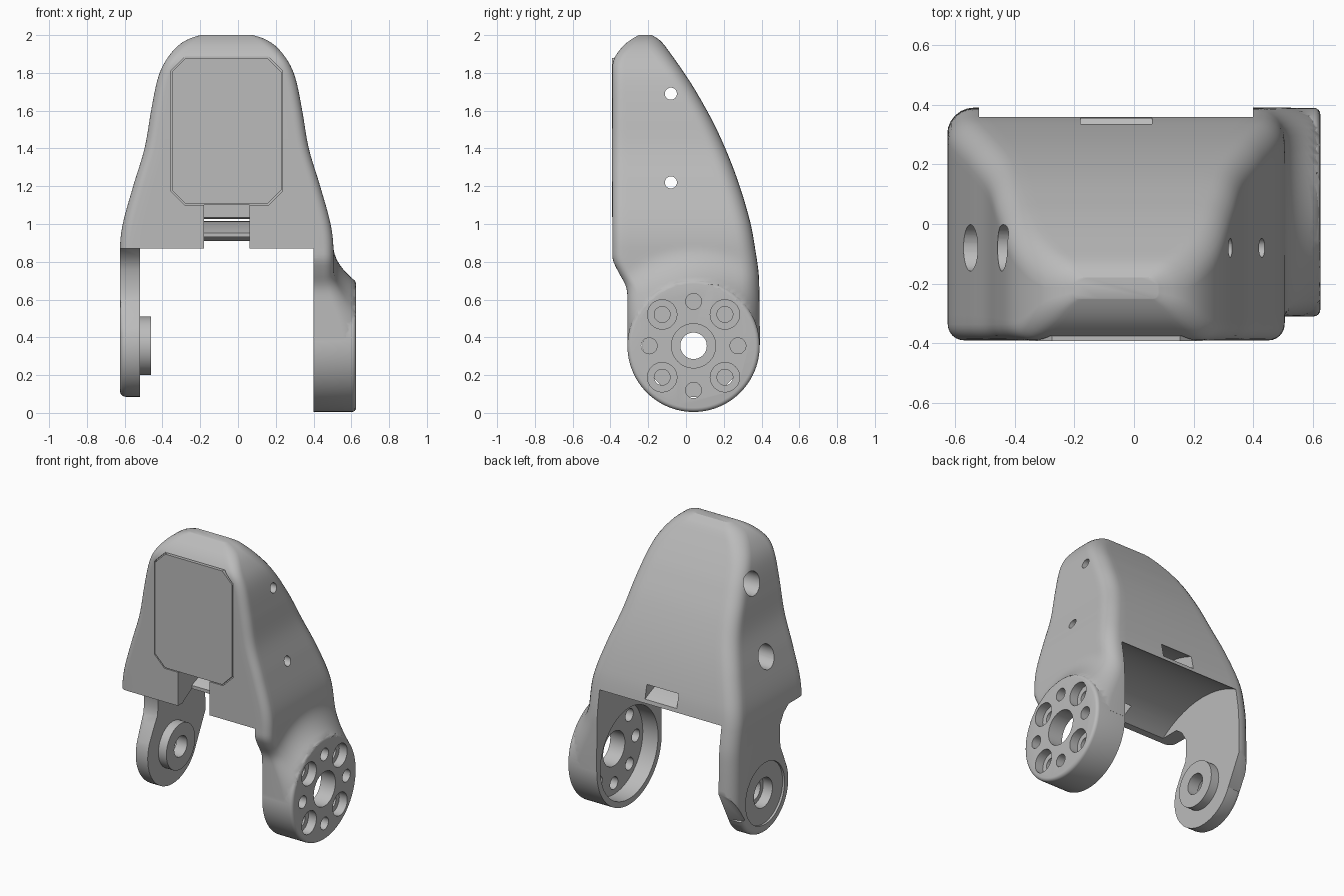
import bpy, bmesh, math
from mathutils import Matrix, Vector

if "Cube" in bpy.data.objects:
    bpy.data.objects.remove(bpy.data.objects["Cube"], do_unlink=True)

grey = bpy.data.materials.new("plain_grey")
grey.use_nodes = True
COLOUR = (0.5, 0.5, 0.5, 1)
grey.diffuse_color = COLOUR
grey.node_tree.nodes["Principled BSDF"].inputs["Base Color"].default_value = COLOUR

AXIS_Y, AXIS_Z = 0.04, 0.355      # hinge axis


def finish(name, bm):
    bmesh.ops.recalc_face_normals(bm, faces=bm.faces)
    mesh = bpy.data.meshes.new(name)
    bm.to_mesh(mesh)
    bm.free()
    mesh.materials.append(grey)
    ob = bpy.data.objects.new(name, mesh)
    bpy.context.scene.collection.objects.link(ob)
    return ob


def activate(ob):
    bpy.ops.object.select_all(action='DESELECT')
    ob.select_set(True)
    bpy.context.view_layer.objects.active = ob


def combine(ob, other, op):
    mod = ob.modifiers.new("combine", 'BOOLEAN')
    mod.operation, mod.object, mod.solver = op, other, 'EXACT'
    activate(ob)
    bpy.ops.object.modifier_apply(modifier=mod.name)
    bpy.data.objects.remove(other, do_unlink=True)


def round_edges(ob, width, rule):
    """Bevel the edges whose vertices all pass the rule."""
    bm = bmesh.new()
    bm.from_mesh(ob.data)
    rim = [e for e in bm.edges if all(rule(v.co) for v in e.verts)]
    bmesh.ops.bevel(bm, geom=rim, offset=width, segments=4, profile=.5, affect='EDGES')
    bm.to_mesh(ob.data)
    bm.free()


def rod(name, x0, x1, r, y=AXIS_Y, z=AXIS_Z, sides=48):
    bm = bmesh.new()
    place = Matrix.Translation(((x0 + x1) / 2, y, z)) @ Matrix.Rotation(math.pi / 2, 4, 'Y')
    bmesh.ops.create_cone(bm, cap_ends=True, segments=sides, radius1=r, radius2=r,
                          depth=x1 - x0, matrix=place)
    return finish(name, bm)


def box(name, lo, hi):
    bm = bmesh.new()
    lo, hi = Vector(lo), Vector(hi)
    place = Matrix.Translation((lo + hi) / 2) @ Matrix.Diagonal((*(hi - lo), 1))
    bmesh.ops.create_cube(bm, size=1, matrix=place)
    return finish(name, bm)


def prism(name, points, shift):
    bm = bmesh.new()
    face = bm.faces.new([bm.verts.new(p) for p in points])
    new = bmesh.ops.extrude_face_region(bm, geom=[face])["geom"]
    bmesh.ops.translate(bm, vec=shift, verts=[v for v in new if isinstance(v, bmesh.types.BMVert)])
    return finish(name, bm)


def curve(keys):
    """Smooth function through (z, value) keys."""
    def slope(i):
        a, b = keys[max(i - 1, 0)], keys[min(i + 1, len(keys) - 1)]
        return (b[1] - a[1]) / (b[0] - a[0])

    def f(z):
        i = max(k for k in range(len(keys) - 1) if keys[k][0] <= z + 1e-9)
        (z0, v0), (z1, v1) = keys[i], keys[i + 1]
        h = z1 - z0
        t = (z - z0) / h
        return (v0 * (1 + 2 * t) * (1 - t) ** 2 + v1 * t * t * (3 - 2 * t)
                + h * slope(i) * t * (1 - t) ** 2 - h * slope(i + 1) * t * t * (1 - t))
    return f


half_width = curve([(0, .565), (.87, .565), (1, .55), (1.2, .495), (1.4, .435), (1.6, .4),
                    (1.75, .37), (1.83, .342), (1.9, .298), (1.95, .25), (1.98, .2), (2, .14)])
front_y = curve([(0, -.31), (.6, -.31), (.67, -.318), (.75, -.36), (.81, -.387), (.87, -.39),
                 (1.8, -.39), (1.86, -.386), (1.9, -.367), (1.95, -.325), (1.98, -.285), (2, -.25)])
back_y = curve([(0, .39), (.7, .387), (.87, .366), (1.03, .335), (1.27, .26), (1.5, .163),
                (1.69, .06), (1.8, -.01), (1.9, -.08), (1.97, -.135), (2, -.18)])


def section(z):
    """Rounded rectangle at height z, bulged out around the hinge disc."""
    w, y0, y1 = half_width(z), front_y(z), back_y(z)
    r = min(.09, .45 * (y1 - y0), .45 * w)
    arcs = []
    for k, (sx, sy) in enumerate([(1, 1), (-1, 1), (-1, -1), (1, -1)]):
        rad = r if sy > 0 else r * .6
        cx = -.06 + sx * (w - rad)
        cy = y1 - rad if sy > 0 else y0 + rad
        arcs.append([Vector((cx + rad * math.cos((k + j / 6) * math.pi / 2),
                             cy + rad * math.sin((k + j / 6) * math.pi / 2), z)) for j in range(7)])
    ring = []
    for k in range(4):
        a, b = arcs[k][-1], arcs[(k + 1) % 4][0]
        ring += arcs[k] + [a.lerp(b, j / 18) for j in range(1, 18)]
    for p in ring:
        if p.x > .4:
            d = math.hypot(p.y - AXIS_Y, z - AXIS_Z)
            p.x += .118 * min(max((.53 - d) / .19, 0), 1) ** 2
    return ring


def loft(name, levels):
    bm = bmesh.new()
    rows = [[bm.verts.new(p) for p in section(min(z, 2))] for z in levels]
    for low, high in zip(rows, rows[1:]):
        for i in range(len(low)):
            j = (i + 1) % len(low)
            bm.faces.new((low[i], low[j], high[j], high[i]))
    bm.faces.new(rows[0])
    bm.faces.new(rows[-1])
    return finish(name, bm)


# Main shell, lofted from bottom to top
shell = loft("bracket_body", [.36 + i * 1.5 / 75 for i in range(76)]
             + [1.86 + .14 * math.sin(i / 10 * math.pi / 2) for i in range(1, 11)])

# Space between the arms with its arched roof
combine(shell, box("gap", (-1, -1, -.2), (.4, 1, .87)), 'DIFFERENCE')
combine(shell, rod("arch", -.52, .4, .64, sides=128), 'DIFFERENCE')

# Left-hand hinge disc
disc = rod("hinge_disc", .4, .625, .35, sides=96)
round_edges(disc, .022, lambda p: p.x > .6)
combine(shell, disc, 'UNION')
combine(shell, rod("cup", .3, .515, .31, sides=96), 'DIFFERENCE')
combine(shell, rod("centre_bore", .45, .7, .117), 'DIFFERENCE')
for k in range(8):
    a = k * math.pi / 4
    y, z = AXIS_Y + .235 * math.cos(a), AXIS_Z + .235 * math.sin(a)
    combine(shell, rod("bolt_hole", .45, .7, .042, y, z, 32), 'DIFFERENCE')
    if k % 2:
        combine(shell, rod("bolt_recess", .565, .7, .078, y, z, 32), 'DIFFERENCE')

# Right-hand arm: paddle trimmed to the rounded outside of the body, with a boss
paddle = [(.4, .89), (.4, .47)]
paddle += [(AXIS_Y + .27 * math.cos(a), AXIS_Z + .27 * math.sin(a))
           for a in (math.radians(-24 - i * 5.7) for i in range(32))]
paddle += [(-.155, .56), (-.125, .61), (-.12, .66), (-.12, .76), (-.16, .83), (-.24, .89)]
arm = prism("right_arm", [(-.625, y, z) for y, z in paddle], (.105, 0, 0))
round_edges(arm, .03, lambda p: p.x < -.6 and p.y < .39 and p.z < .6)
combine(arm, loft("outside", [i / 25 for i in range(26)]), 'INTERSECT')
combine(arm, rod("boss", -.56, -.46, .155), 'UNION')
combine(arm, rod("outer_recess", -.8, -.61, .21), 'DIFFERENCE')
combine(arm, rod("counterbore", -.8, -.54, .1), 'DIFFERENCE')
combine(arm, rod("pivot_hole", -.8, -.3, .07), 'DIFFERENCE')

# Cross holes through the sides, wider on the right
for z in (1.22, 1.69):
    combine(shell, rod("cross_hole", -1, 1, .032, -.08, z, 32), 'DIFFERENCE')
    combine(shell, rod("wide_hole", -1, -.3, .078, -.08, z, 32), 'DIFFERENCE')

# Strap slot curving over the arch, and its front notch
slot = rod("strap_slot", -.18, .06, .735, sides=128)
combine(slot, rod("slot_core", -.3, .2, .66, sides=128), 'DIFFERENCE')
combine(shell, slot, 'DIFFERENCE')
combine(shell, box("notch", (-.18, -.6, .8), (.06, -.24, 1.1)), 'DIFFERENCE')


def clipped_panel(name, margin, y, depth):
    """Upright rectangle with clipped corners."""
    w, h, c = .29 + margin, .3875 + margin, .075
    corners = [(w - c, h), (w, h - c), (w, c - h), (w - c, -h),
               (c - w, -h), (-w, c - h), (-w, h - c), (c - w, h)]
    return prism(name, [(x - .06, y, z + 1.4925) for x, z in corners], (0, depth, 0))


# Front cover sitting in a shallow seat with a fine gap around it
combine(shell, clipped_panel("cover_seat", .006, -.5, .13), 'DIFFERENCE')
cover = clipped_panel("front_cover", 0, -.392, .024)

for ob in (shell, arm, cover):
    activate(ob)
    bpy.ops.object.shade_smooth_by_angle(angle=math.radians(30))
